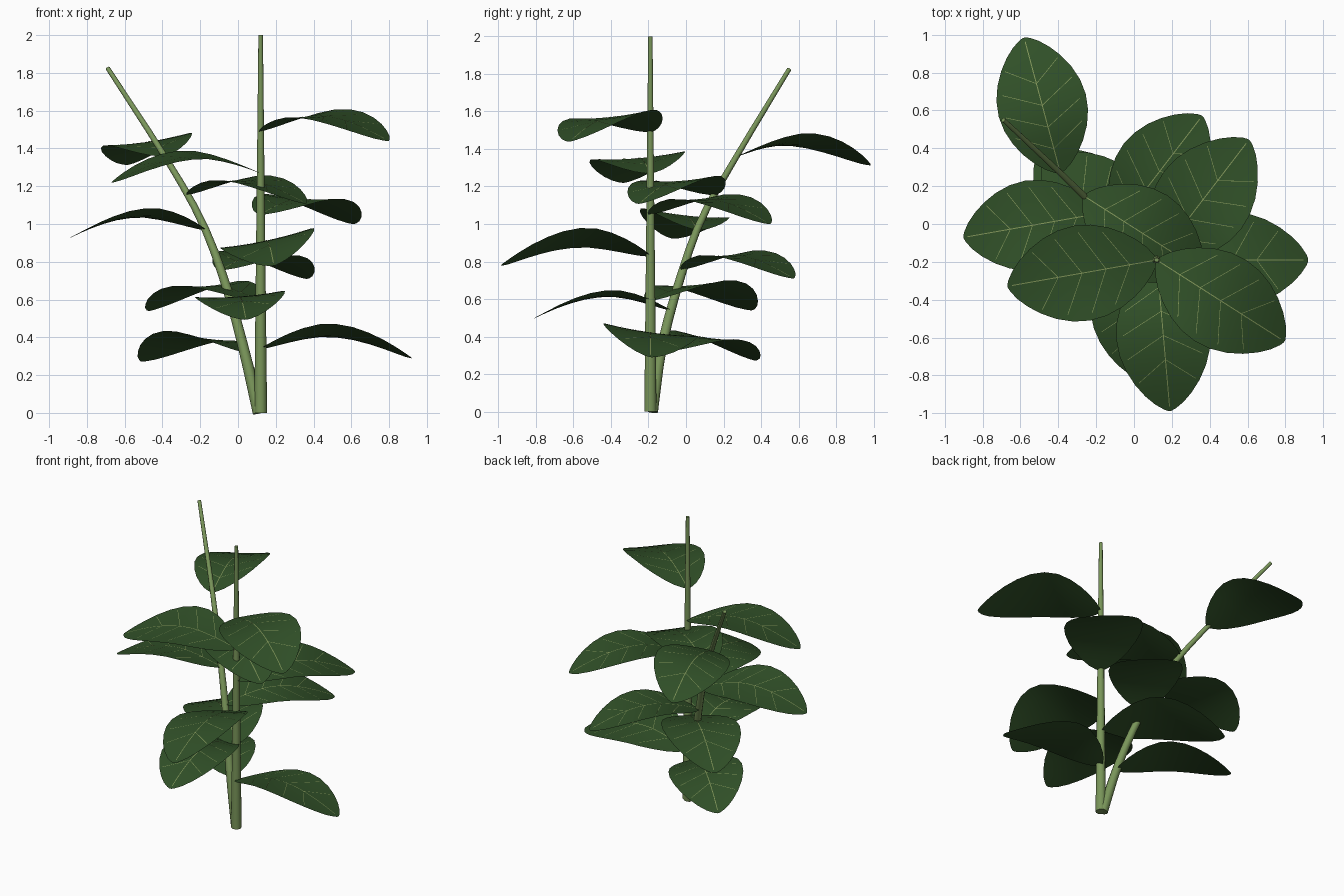
import bpy, bmesh, math
from mathutils import Vector

if "Cube" in bpy.data.objects:
    bpy.data.objects.remove(bpy.data.objects["Cube"])


def material(name, rgb):
    m = bpy.data.materials.new(name)
    m.diffuse_color = (*rgb, 1)
    m.use_nodes = True
    m.node_tree.nodes["Principled BSDF"].inputs["Base Color"].default_value = m.diffuse_color
    return m


LEAF = material("leaf green", (0.030, 0.080, 0.021))
STEM = material("stem green", (0.19, 0.30, 0.10))
VEIN = material("vein pale green", (0.22, 0.30, 0.10))


def finish(name, bm, mat):
    me = bpy.data.meshes.new(name)
    bm.to_mesh(me)
    bm.free()
    me.materials.append(mat)
    for p in me.polygons:
        p.use_smooth = True
    ob = bpy.data.objects.new(name, me)
    bpy.context.collection.objects.link(ob)
    return ob


def lerp_table(table, t):
    # smooth interpolation through evenly spaced values (Catmull-Rom)
    n = len(table) - 1
    i = min(int(t * n), n - 1)
    f = t * n - i
    b, c = table[i], table[i + 1]
    a = table[i - 1] if i > 0 else 2 * b - c
    d = table[i + 2] if i + 2 <= n else 2 * c - b
    return b + 0.5 * f * (c - a + f * (2*a - 5*b + 4*c - d + f * (3*(b - c) + d - a)))


def stem(name, path, r0, r1, sides=10):
    # tapered tube along a path, capped at both ends
    bm = bmesh.new()
    rings = []
    for i, p in enumerate(path):
        t = (path[min(i + 1, len(path) - 1)] - path[max(i - 1, 0)]).normalized()
        u = t.cross(Vector((0, 1, 0))).normalized()
        v = t.cross(u)
        r = r0 + (r1 - r0) * i / (len(path) - 1)
        rings.append([bm.verts.new(p + r * (math.cos(a) * u + math.sin(a) * v))
                      for a in (2 * math.pi * k / sides for k in range(sides))])
    for a, b in zip(rings, rings[1:]):
        for k in range(sides):
            bm.faces.new((a[k], a[(k + 1) % sides], b[(k + 1) % sides], b[k]))
    bm.faces.new(rings[0])
    bm.faces.new(rings[-1])
    bmesh.ops.recalc_face_normals(bm, faces=bm.faces)
    ob = finish(name, bm, STEM)
    ob.data.polygons[-1].use_smooth = ob.data.polygons[-2].use_smooth = False


RISE = [0, 0.052, 0.082, 0.068, 0.020, -0.050]   # midrib height along the leaf


def half_width(s):
    return max(0.0, math.sin(math.pi * s)) ** 0.65


def leaf(name, base, angle, roll, length, hw):
    ang, rl = math.radians(angle), math.radians(roll)
    out = Vector((math.cos(ang), math.sin(ang), 0))
    side = Vector((-math.sin(ang), math.cos(ang), 0))

    def point(s, w, lift=0.0):
        # s runs along the midrib, w is the offset to the left in units
        z = lerp_table(RISE, s) * length / 0.8 + 0.015 * (w / hw) ** 2
        z += w * math.sin(rl) + lift
        return base + out * (s * length) + side * (w * math.cos(rl)) + Vector((0, 0, z))

    # blade
    bm = bmesh.new()
    n, m = 14, 6
    rows = []
    for i in range(n + 1):
        s = 0.5 - 0.5 * math.cos(math.pi * i / n)
        h = max(half_width(s), 0.03) * hw
        rows.append([bm.verts.new(point(s, h * (2 * j / m - 1))) for j in range(m + 1)])
    for a, b in zip(rows, rows[1:]):
        for j in range(m):
            bm.faces.new((a[j], b[j], b[j + 1], a[j + 1]))
    finish(name, bm, LEAF)

    # midrib and paired side veins as thin strips on the blade
    bm = bmesh.new()

    def strip(s0, w0, s1, w1, width, steps=8):
        d = Vector(((s1 - s0) * length, w1 - w0)).normalized() * width / 2
        prev = None
        for k in range(steps + 1):
            t = k / steps
            s, w = s0 + (s1 - s0) * t, w0 + (w1 - w0) * t
            pair = [bm.verts.new(point(s + e * d.y / length, w - e * d.x, 0.002))
                    for e in (1, -1)]
            if prev:
                bm.faces.new((prev[0], pair[0], pair[1], prev[1]))
            prev = pair

    strip(0.02, 0, 0.97, 0, 0.005, 16)
    for s in (0.18, 0.34, 0.50, 0.66):
        for e in (1, -1):
            s1 = s + 0.14
            strip(s, 0, s1, e * 0.85 * hw * half_width(s1), 0.003)
    bmesh.ops.recalc_face_normals(bm, faces=bm.faces)
    finish(name + "_veins", bm, VEIN)


# straight stem and leaning stem
X, Y = 0.12, -0.19
LEAN = [Vector(p) for p in ((0.11, -0.18, 0.0), (0.03, -0.13, 0.34), (-0.065, -0.04, 0.68),
                            (-0.195, 0.08, 1.02), (-0.395, 0.275, 1.37), (-0.69, 0.55, 1.825))]


def lean_at(t):
    return Vector([lerp_table([p[k] for p in LEAN], t) for k in range(3)])


def lean_at_height(z):
    return min((lean_at(k / 400) for k in range(401)), key=lambda p: abs(p.z - z))


stem("straight_stem", [Vector((X, Y, 2.0 * k / 8)) for k in range(9)], 0.034, 0.012)
stem("leaning_stem", [lean_at(k / 14) for k in range(15)], 0.032, 0.012)

# leaves spiral up each stem by the golden angle: (height, roll)
straight = [(0.34, -8), (0.59, -3), (0.83, 12), (1.05, 3), (1.27, -5), (1.49, 5)]
for i, (z, roll) in enumerate(straight):
    leaf(f"straight_stem_leaf_{i + 1}", Vector((X, Y, z)), 137.5 * i, roll, 0.80, 0.255)

leaning = [(0.32, 6), (0.54, 4), (0.755, 3), (0.97, 6), (1.155, 3), (1.36, -8)]
for i, (z, roll) in enumerate(leaning):
    leaf(f"leaning_stem_leaf_{i + 1}", lean_at_height(z), 137.5 * (i + 1), roll, 0.74, 0.24)
